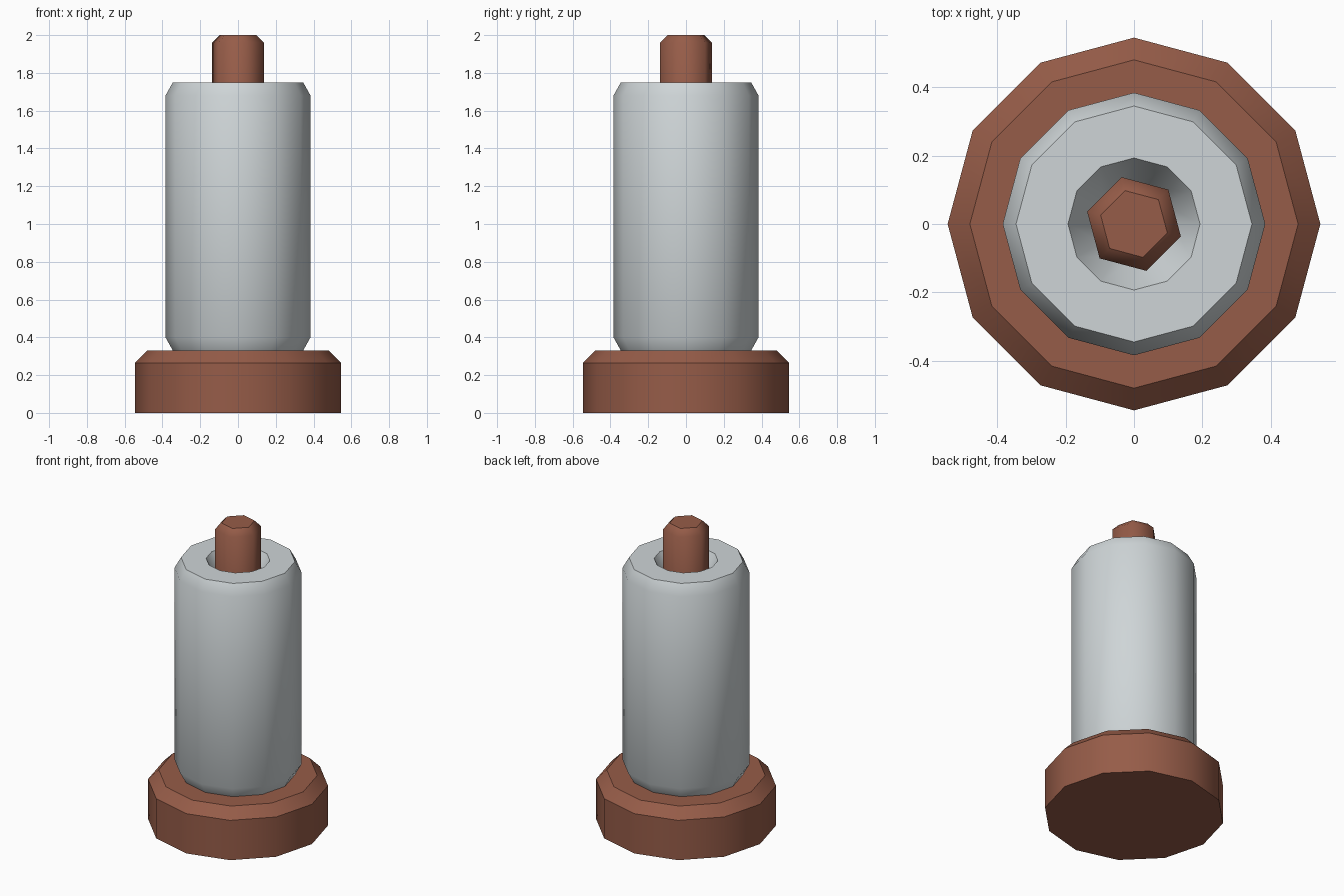
import bpy, bmesh, math

if "Cube" in bpy.data.objects:
    bpy.data.objects.remove(bpy.data.objects["Cube"])


def material(name, rgb):
    m = bpy.data.materials.new(name)
    m.diffuse_color = (*rgb, 1.0)
    m.use_nodes = True
    m.node_tree.nodes["Principled BSDF"].inputs["Base Color"].default_value = m.diffuse_color
    return m


def lathe(name, profile, sides, mat, turn=0.0, sharp=()):
    """Revolve (radius, z) points; cap both ends; rings listed in sharp are hard edges."""
    bm = bmesh.new()
    rings = []
    for r, z in profile:
        rings.append([bm.verts.new((r * math.cos(turn + math.tau * i / sides),
                                    r * math.sin(turn + math.tau * i / sides), z))
                      for i in range(sides)])
    for a, b in zip(rings, rings[1:]):
        for i in range(sides):
            j = (i + 1) % sides
            bm.faces.new((a[i], a[j], b[j], b[i])).smooth = True
    bm.faces.new(rings[0][::-1])
    bm.faces.new(rings[-1])
    for k in sharp:
        for i in range(sides):
            bm.edges.get((rings[k][i], rings[k][(i + 1) % sides])).smooth = False
    bmesh.ops.recalc_face_normals(bm, faces=bm.faces)
    me = bpy.data.meshes.new(name)
    bm.to_mesh(me)
    bm.free()
    me.materials.append(mat)
    ob = bpy.data.objects.new(name, me)
    bpy.context.collection.objects.link(ob)
    return ob


brown = material("reddish brown", (0.305, 0.107, 0.065))
grey = material("light grey", (0.62, 0.665, 0.68))

# Chamfered twelve-sided foot
lathe("base", [(0.545, 0), (0.545, 0.265), (0.48, 0.33)], 12, brown, sharp=(0, 1, 2))

# Body with softened ends and a funnel-shaped socket in the top
lathe("body", [(0.345, 0.33), (0.384, 0.40), (0.384, 1.68), (0.345, 1.75),
               (0.193, 1.75), (0.11, 1.60)], 12, grey, sharp=(0, 3, 4, 5))

# Six-sided rod standing in the socket
lathe("rod", [(0.142, 1.5), (0.142, 1.96), (0.101, 2.0)], 6, brown,
      turn=math.radians(45), sharp=(0, 2))
